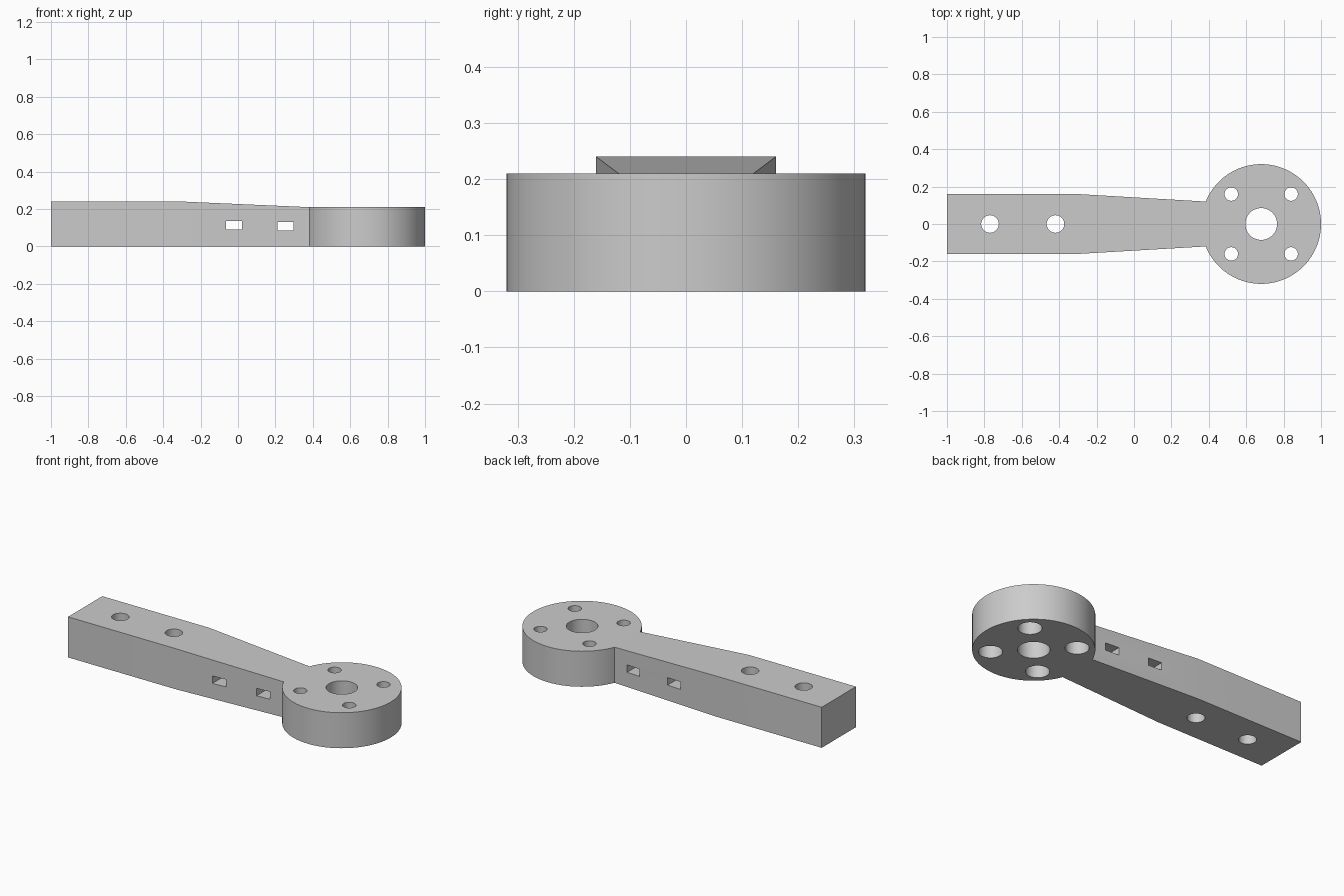
import bpy
import bmesh
from math import radians

cube = bpy.data.objects.get("Cube")
if cube:
    bpy.data.objects.remove(cube, do_unlink=True)

grey = bpy.data.materials.new("light_grey")
grey.use_nodes = True
grey.diffuse_color = (0.6, 0.6, 0.6, 1)
grey.node_tree.nodes["Principled BSDF"].inputs["Base Color"].default_value = grey.diffuse_color

HEIGHT = 0.21      # disc thickness
HUB_X = 0.68       # disc centre
HUB_R = 0.32


def cylinder(name, x, y, radius, bottom, top, sides=48):
    bpy.ops.mesh.primitive_cylinder_add(
        vertices=sides, radius=radius, depth=top - bottom,
        location=(x, y, (bottom + top) / 2))
    ob = bpy.context.object
    ob.name = name
    return ob


def box(name, location, size):
    bpy.ops.mesh.primitive_cube_add(size=1, location=location)
    ob = bpy.context.object
    ob.name = name
    ob.scale = size
    return ob


def combine(target, other, operation):
    """Apply a boolean to the target and remove the helper."""
    other.hide_render = True
    mod = target.modifiers.new(operation, 'BOOLEAN')
    mod.operation = operation
    mod.solver = 'EXACT'
    mod.object = other
    bpy.context.view_layer.update()
    graph = bpy.context.evaluated_depsgraph_get()
    mesh = bpy.data.meshes.new_from_object(target.evaluated_get(graph))
    target.modifiers.clear()
    target.data = mesh
    bpy.data.objects.remove(other, do_unlink=True)


# Tapered arm: rectangular sections (x, half width, height) skinned along x
sections = [(-1, 0.16, 0.24), (-0.3, 0.16, 0.24),
            (0.383, 0.12, HEIGHT), (0.44, 0.12, HEIGHT)]
bm = bmesh.new()
rings = [[bm.verts.new(p) for p in ((x, -w, 0), (x, w, 0), (x, w, h), (x, -w, h))]
         for x, w, h in sections]
for a, b in zip(rings, rings[1:]):
    for i in range(4):
        j = (i + 1) % 4
        bm.faces.new((a[i], a[j], b[j], b[i]))
bm.faces.new(rings[0])
bm.faces.new(rings[-1])
bmesh.ops.recalc_face_normals(bm, faces=bm.faces)
mesh = bpy.data.meshes.new("servo_arm")
bm.to_mesh(mesh)
bm.free()
arm = bpy.data.objects.new("servo_arm", mesh)
bpy.context.collection.objects.link(arm)

# Round hub
combine(arm, cylinder("hub", HUB_X, 0, HUB_R, 0, HEIGHT, 96), 'UNION')

# Centre bore and the two arm holes
for x, radius in ((HUB_X, 0.085), (-0.77, 0.047), (-0.42, 0.047)):
    combine(arm, cylinder("bore", x, 0, radius, -0.1, 0.4), 'DIFFERENCE')

# Four screw holes, counterbored from below
for sx in (-1, 1):
    for sy in (-1, 1):
        x, y = HUB_X + sx * 0.16, sy * 0.16
        combine(arm, cylinder("screw_hole", x, y, 0.036, -0.1, 0.4), 'DIFFERENCE')
        combine(arm, cylinder("counterbore", x, y, 0.063, -0.1, 0.13), 'DIFFERENCE')

# Rectangular slots through the sides
for x, z in ((-0.022, 0.113), (0.255, 0.108)):
    combine(arm, box("slot", (x, 0, z), (0.086, 0.6, 0.044)), 'DIFFERENCE')

# Colour and shading
arm.data.materials.clear()
arm.data.materials.append(grey)
for face in arm.data.polygons:
    face.material_index = 0
bpy.ops.object.select_all(action='DESELECT')
arm.select_set(True)
bpy.context.view_layer.objects.active = arm
bpy.ops.object.shade_smooth_by_angle(angle=radians(30))
